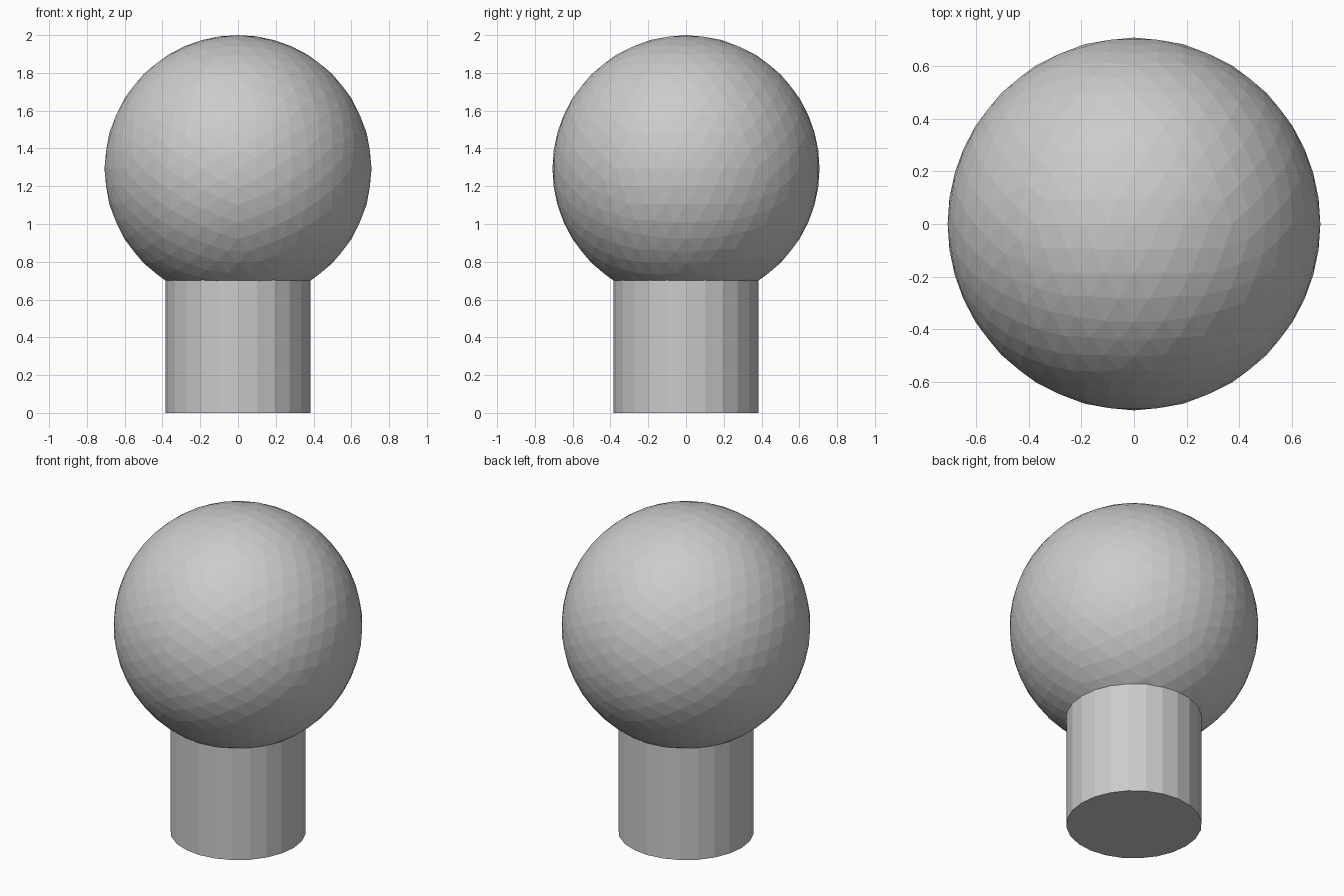
import bpy, bmesh
from mathutils import Vector

if "Cube" in bpy.data.objects:
    bpy.data.objects.remove(bpy.data.objects["Cube"])

RADIUS, CENTRE_Z = 0.707, 1.293
NECK_R, NECK_H = 0.385, 0.715


def add_object(name, bm):
    bmesh.ops.recalc_face_normals(bm, faces=bm.faces)
    mesh = bpy.data.meshes.new(name)
    bm.to_mesh(mesh)
    bm.free()
    obj = bpy.data.objects.new(name, mesh)
    bpy.context.collection.objects.link(obj)
    return obj


# Round head: icosahedron with edges facing the axes, split three times onto the sphere
bm = bmesh.new()
t = (1 + 5 ** 0.5) / 2
for a in (-1, 1):
    for b in (-t, t):
        for co in ((a, 0, b), (0, b, a), (b, a, 0)):
            bm.verts.new(Vector(co).normalized())
bmesh.ops.convex_hull(bm, input=bm.verts)
for _ in range(3):
    bmesh.ops.subdivide_edges(bm, edges=bm.edges[:], cuts=1, use_grid_fill=True)
    for v in bm.verts:
        v.co.normalize()
for v in bm.verts:
    v.co *= RADIUS
head = add_object("round_head", bm)
head.location.z = CENTRE_Z

# Neck: 24-sided cylinder running just into the head
bm = bmesh.new()
bmesh.ops.create_cone(bm, cap_ends=True, segments=24,
                      radius1=NECK_R, radius2=NECK_R, depth=NECK_H)
neck = add_object("neck", bm)
neck.location.z = NECK_H / 2
